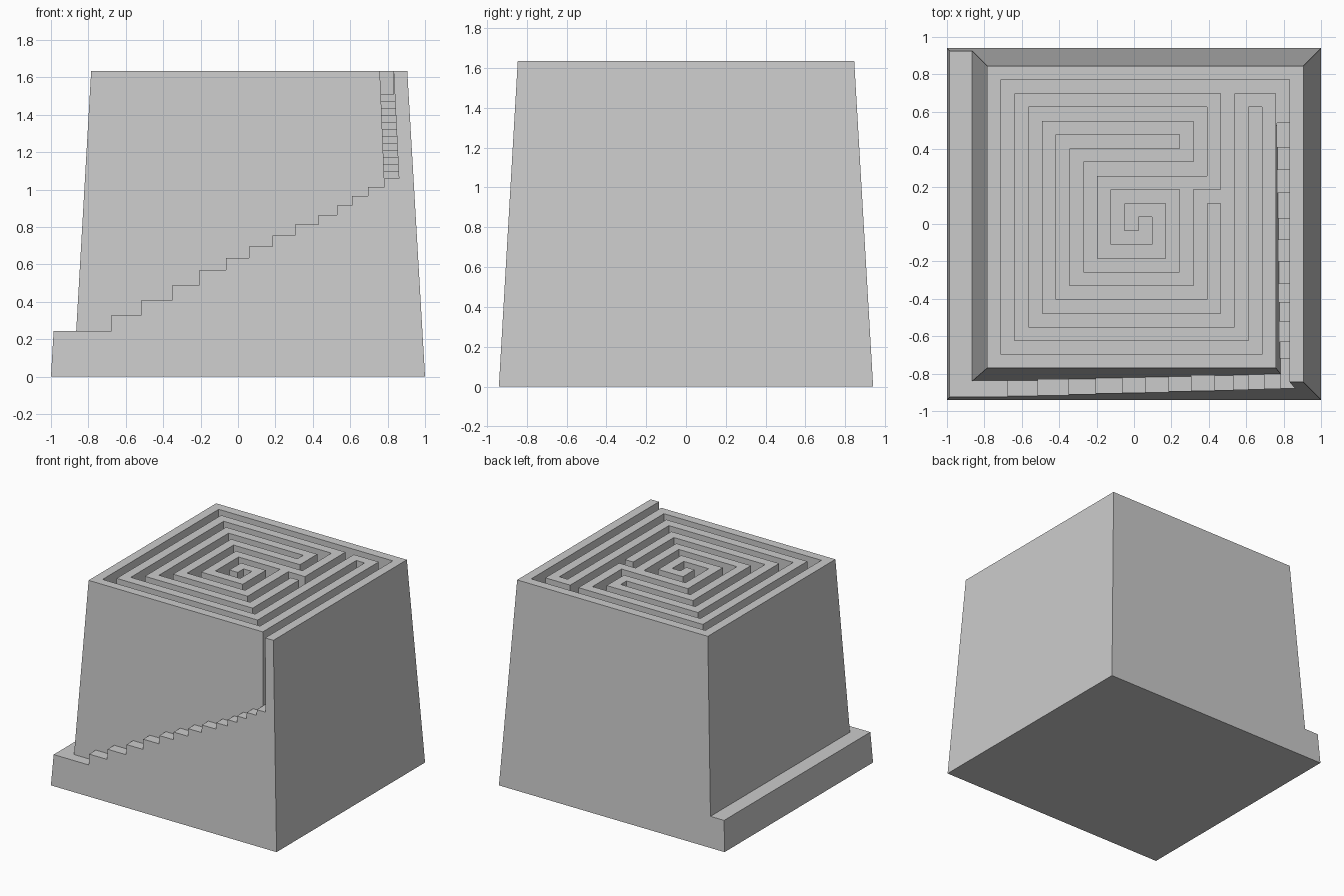
import bpy
import bmesh

if "Cube" in bpy.data.objects:
    bpy.data.objects.remove(bpy.data.objects["Cube"], do_unlink=True)

# One plain stone colour
stone = bpy.data.materials.new("light grey stone")
stone.use_nodes = True
colour = (0.6, 0.6, 0.6, 1)
stone.diffuse_color = colour
stone.node_tree.nodes["Principled BSDF"].inputs["Base Color"].default_value = colour

TOP = 1.635
ABOVE = 1.8
OUT = 1.3


def make_object(name, near, far):
    """Solid between two matching outlines."""
    bm = bmesh.new()
    a = [bm.verts.new(p) for p in near]
    b = [bm.verts.new(p) for p in far]
    bm.faces.new(a)
    bm.faces.new(b[::-1])
    for k in range(len(a)):
        n = (k + 1) % len(a)
        bm.faces.new((a[n], a[k], b[k], b[n]))
    bmesh.ops.recalc_face_normals(bm, faces=bm.faces)
    mesh = bpy.data.meshes.new(name)
    bm.to_mesh(mesh)
    bm.free()
    mesh.materials.append(stone)
    obj = bpy.data.objects.new(name, mesh)
    bpy.context.collection.objects.link(obj)
    return obj


def lean(low, high, z_low):
    """Wall position that changes evenly with height."""
    return lambda z: low + (high - low) * (z - z_low) / (TOP - z_low)


def rectangle(x, y, z):
    return [(-x, -y, z), (x, -y, z), (x, y, z), (-x, y, z)]


def stair_profile(start, floor, risers, levels):
    points = [(start, floor)]
    for pos, level in zip(risers, levels):
        points += [(pos, points[-1][1]), (pos, level)]
    return points


# Tapered tower
tower = make_object("maze_tower", rectangle(1, 0.94, 0), rectangle(0.905, 0.845, TOP))

# Ledge along the model's right side
ledge_wall = lean(-0.865, -0.785, 0.245)
section = [(-OUT, 0.245), (ledge_wall(0.245), 0.245), (ledge_wall(ABOVE), ABOVE), (-OUT, ABOVE)]
ledge_cut = make_object("ledge_cutter", [(x, -OUT, z) for x, z in section],
                        [(x, OUT, z) for x, z in section])

# Staircase climbing across the front
front_wall = lean(-0.84, -0.77, 0.245)
front_risers = [-0.675, -0.515, -0.35, -0.205, -0.065, 0.06, 0.185, 0.305, 0.43, 0.53, 0.61, 0.695, 0.782]
front_levels = [0.33, 0.41, 0.49, 0.57, 0.635, 0.695, 0.755, 0.815, 0.865, 0.915, 0.965, 1.015, 1.08]
section = stair_profile(-OUT, 0.245, front_risers, front_levels)
section += [(0.81, 1.08), (0.81, ABOVE), (-OUT, ABOVE)]
front_cut = make_object("front_stair_cutter", [(x, -OUT, z) for x, z in section],
                        [(x, front_wall(z), z) for x, z in section])

# Narrow stair slot climbing toward the back
slot_inner = lean(0.782, 0.7585, 1.06)
slot_outer = lean(0.86, 0.832, 1.06)
slot_risers = [-0.72, -0.63, -0.52, -0.42, -0.32, -0.2, -0.085, 0.03, 0.165, 0.29, 0.41]
section = stair_profile(-OUT, 1.06, slot_risers, [1.06 + 0.0375 * (k + 1) for k in range(11)])
section += [(0.54, section[-1][1]), (0.54, ABOVE), (-OUT, ABOVE)]
slot_cut = make_object("slot_stair_cutter", [(slot_inner(z), y, z) for y, z in section],
                       [(slot_outer(z), y, z) for y, z in section])

# Maze corridor: grid turns, alternating column and row
CELL = 0.0735
turns = [1, 21, 20, 3, 19, 20, 2, 2, 17, 9, 15, 16, 6, 6, 14, 5, 5, 17, 16, 10,
         17, 18, 4, 4, 15, 7, 7, 15, 14, 9, 9, 13, 12, 11, 11, 12, 10, 10, 13, 14,
         8, 8, 16, 3, 3, 19, 18, 2, 21]
column, row = 22, 1
cells = [(22, 4.3), (22, 1)]
for k, turn in enumerate(turns):
    if k % 2 == 0:
        column = turn
    else:
        row = turn
    cells.append((column, row))
cells.append((21, 4.3))
path = [(-0.785 + CELL * c, 0.845 - CELL * r) for c, r in cells]
maze_cut = make_object("maze_cutter", [(x, y, 1.51) for x, y in path],
                       [(x, y, ABOVE) for x, y in path])

# Carve the tower, then drop the cutters
cutters = [ledge_cut, front_cut, slot_cut, maze_cut]
for cutter in cutters:
    cutter.hide_render = True
    mod = tower.modifiers.new(cutter.name, "BOOLEAN")
    mod.operation = "DIFFERENCE"
    mod.solver = "EXACT"
    mod.object = cutter
graph = bpy.context.evaluated_depsgraph_get()
carved = bpy.data.meshes.new_from_object(tower.evaluated_get(graph))
tower.modifiers.clear()
tower.data = carved
for cutter in cutters:
    bpy.data.objects.remove(cutter, do_unlink=True)
